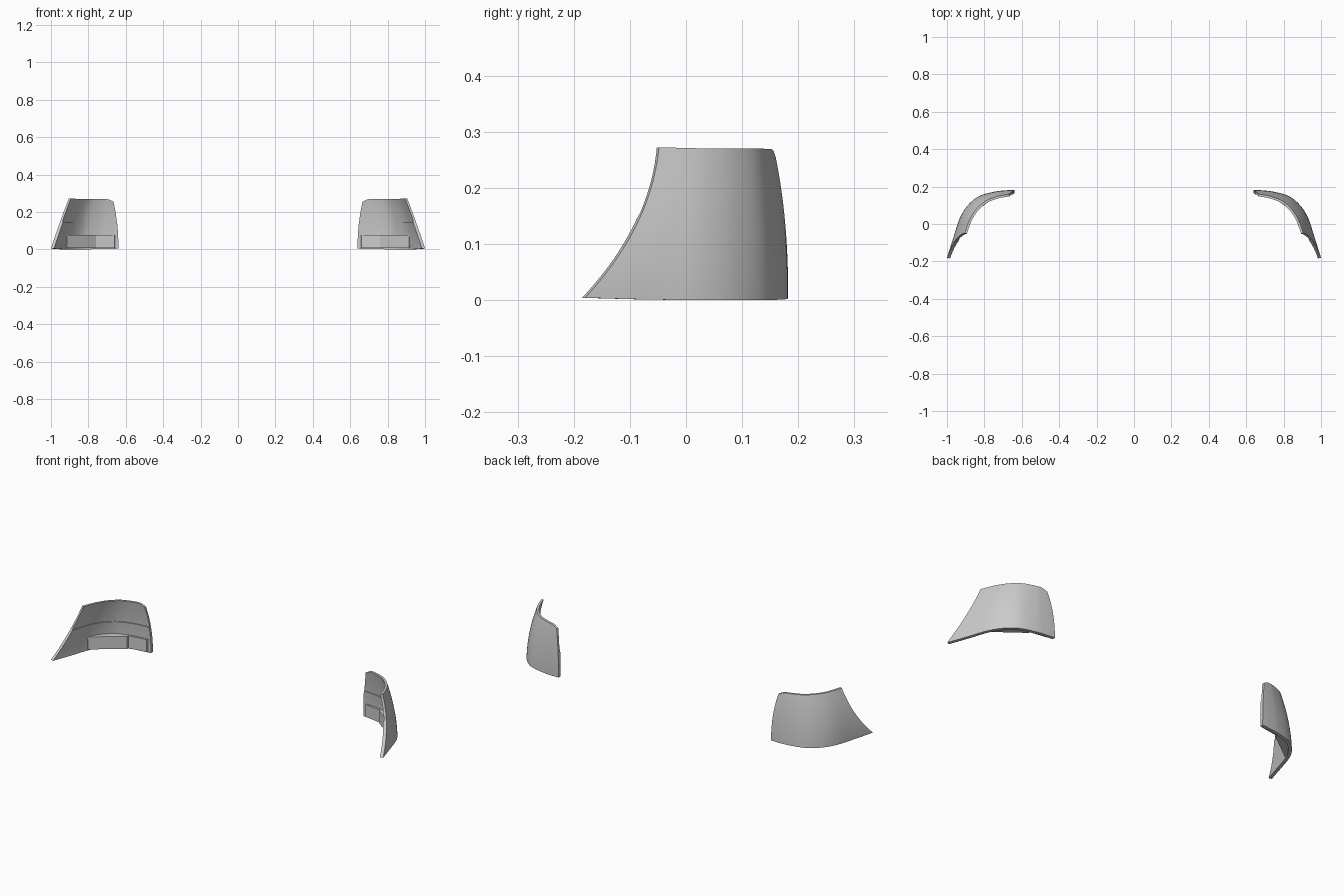
import bpy, bmesh
from mathutils import Vector

if "Cube" in bpy.data.objects:
    bpy.data.objects.remove(bpy.data.objects["Cube"])

# Columns of the outer skin: bottom, middle and top point, front edge to rear end
COLS = [
    [(1.0, -0.18, 0.004), (0.952, -0.083, 0.145), (0.905, -0.048, 0.272)],
    [(0.965, -0.07, 0.001), (0.934, -0.022, 0.145), (0.888, 0.0, 0.271)],
    [(0.932, 0.03, 0.0), (0.912, 0.036, 0.145), (0.870, 0.04, 0.270)],
    [(0.892, 0.096, 0.0), (0.876, 0.09, 0.145), (0.838, 0.085, 0.270)],
    [(0.832, 0.147, 0.0), (0.822, 0.137, 0.145), (0.790, 0.125, 0.270)],
    [(0.750, 0.172, 0.001), (0.745, 0.164, 0.145), (0.730, 0.148, 0.269)],
    [(0.685, 0.18, 0.002), (0.687, 0.173, 0.145), (0.696, 0.155, 0.267)],
    [(0.640, 0.182, 0.004), (0.648, 0.176, 0.145), (0.668, 0.160, 0.254)],
]
VM = 0.54
NU, NV = 42, 26


def column(c, v):
    a, b, d = (Vector(p) for p in c)
    return (a * (v - VM) * (v - 1) / VM + b * v * (v - 1) / (VM * (VM - 1))
            + d * v * (v - VM) / (1 - VM))


def skin(u, v):
    pts = [column(c, v) for c in COLS]
    pts = [2 * pts[0] - pts[1]] + pts + [2 * pts[-1] - pts[-2]]
    s = min(max(u, 0), 1) * (len(COLS) - 1)
    i = min(int(s), len(COLS) - 2)
    t = s - i
    p0, p1, p2, p3 = pts[i:i + 4]
    return 0.5 * (2 * p1 + (p2 - p0) * t + (2 * p0 - 5 * p1 + 4 * p2 - p3) * t * t
                  + (3 * p1 - p0 - 3 * p2 + p3) * t ** 3)


def inner(u, v, thick):
    e = 0.01
    du = skin(min(u + e, 1), v) - skin(max(u - e, 0), v)
    n = du.cross(Vector((0, 0, 1))).normalized()
    if n.x + n.y > 0:
        n = -n
    return skin(u, v) + n * thick


def finish(name, bm, side):
    for v in bm.verts:
        v.co.x *= side
    bmesh.ops.recalc_face_normals(bm, faces=bm.faces)
    me = bpy.data.meshes.new(name)
    bm.to_mesh(me)
    bm.free()
    ob = bpy.data.objects.new(name, me)
    bpy.context.collection.objects.link(ob)
    bpy.ops.object.select_all(action='DESELECT')
    ob.select_set(True)
    bpy.context.view_layer.objects.active = ob
    bpy.ops.object.shade_smooth_by_angle(angle=0.6)


def shell(name, side):
    # closed cross-section loop per column: outer skin up, inner skin down with a ledge
    bm = bmesh.new()
    rings = []
    for i in range(NU + 1):
        u = i / NU
        ring = [skin(u, j / NV) for j in range(NV + 1)]
        vs = [j / NV for j in range(NV, -1, -1)]
        ring += [inner(u, v, 0.012) for v in vs if v > VM] + [inner(u, VM, 0.012)]
        ring += [inner(u, VM, 0.017)] + [inner(u, v, 0.017) for v in vs if v < VM]
        rings.append([bm.verts.new(p) for p in ring])
    for a, b in zip(rings, rings[1:]):
        for k in range(len(a)):
            m = (k + 1) % len(a)
            bm.faces.new((a[k], a[m], b[m], b[k]))
    bm.faces.new(rings[0])
    bm.faces.new(rings[-1])
    bmesh.ops.triangulate(bm, faces=[f for f in bm.faces if len(f.verts) > 4])
    finish(name, bm, side)


def block(name, side, u0, u1, front):
    # flat-fronted mounting block whose back follows the shell
    bm = bmesh.new()
    plan = [inner(u0 + (u1 - u0) * i / 14, 0.15, 0.010) for i in range(15)]
    plan = [(p.x, p.y) for p in plan] + front
    lo = [bm.verts.new((x, y, 0.008)) for x, y in plan]
    hi = [bm.verts.new((x, y, 0.076)) for x, y in plan]
    bm.faces.new(lo)
    bm.faces.new(hi)
    for k in range(len(plan)):
        m = (k + 1) % len(plan)
        bm.faces.new((lo[k], lo[m], hi[m], hi[k]))
    finish(name, bm, side)


for label, side in (("right", 1), ("left", -1)):
    shell(label + "_corner_shell", side)
    block(label + "_wide_block", side, 0.27, 0.70, [(0.76, 0.132), (0.915, 0.015)])
    block(label + "_narrow_block", side, 0.68, 0.95, [(0.66, 0.156), (0.765, 0.140)])
